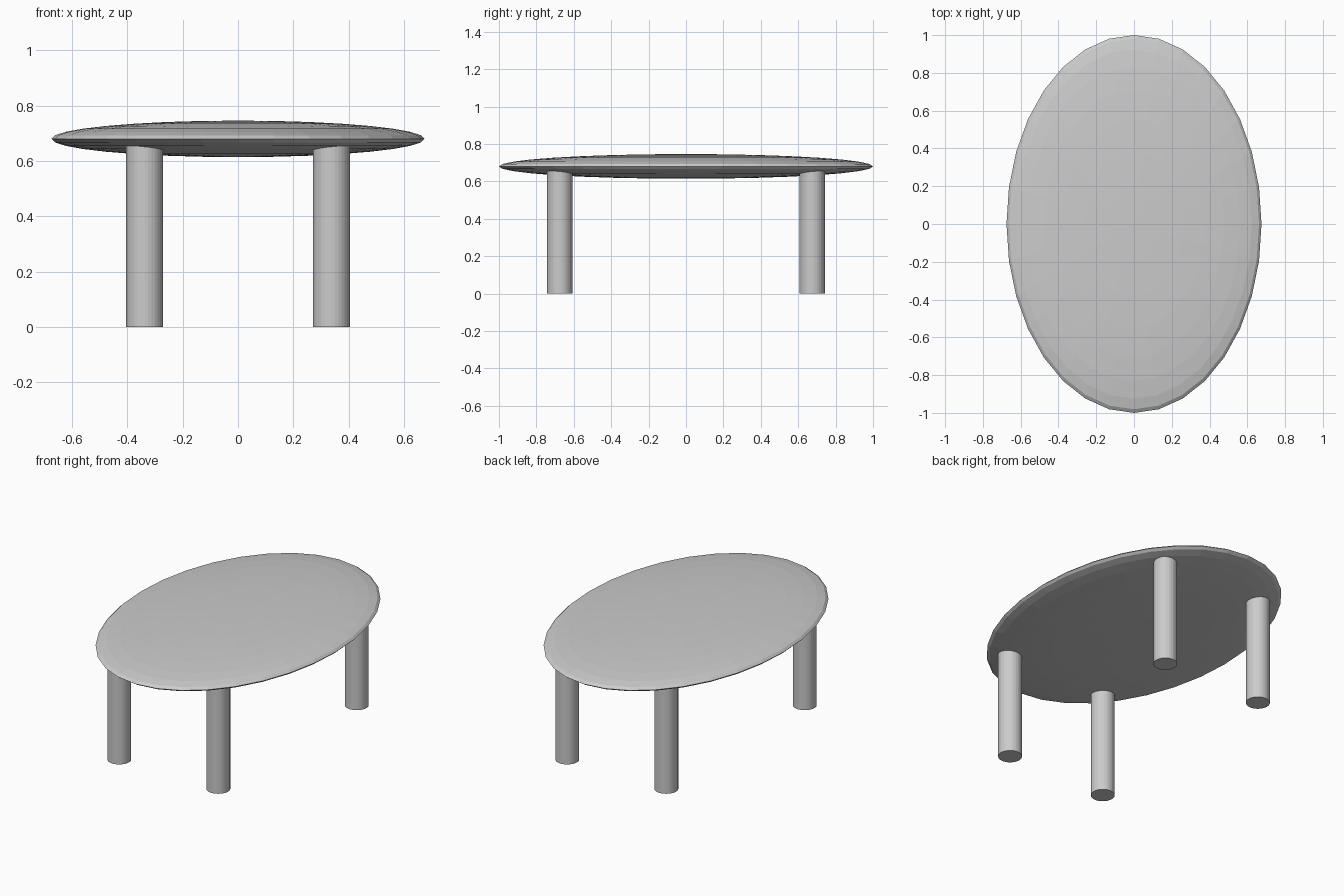
import bpy

if "Cube" in bpy.data.objects:
    bpy.data.objects.remove(bpy.data.objects["Cube"])

# Oval table top: flattened faceted sphere
bpy.ops.mesh.primitive_uv_sphere_add(segments=32, ring_count=16, radius=1, location=(0, 0, 0.68))
top = bpy.context.object
top.name = "table_top"
top.scale = (0.675, 1.0, 0.066)

# Four round legs, ending inside the top
LEG_HEIGHT = 0.68
for side, sx in (("left", -1), ("right", 1)):
    for end, sy in (("front", -1), ("back", 1)):
        bpy.ops.mesh.primitive_cylinder_add(
            vertices=32, radius=0.067, depth=LEG_HEIGHT,
            location=(sx * 0.338, sy * 0.675, LEG_HEIGHT / 2))
        bpy.context.object.name = f"{end}_{side}_leg"
